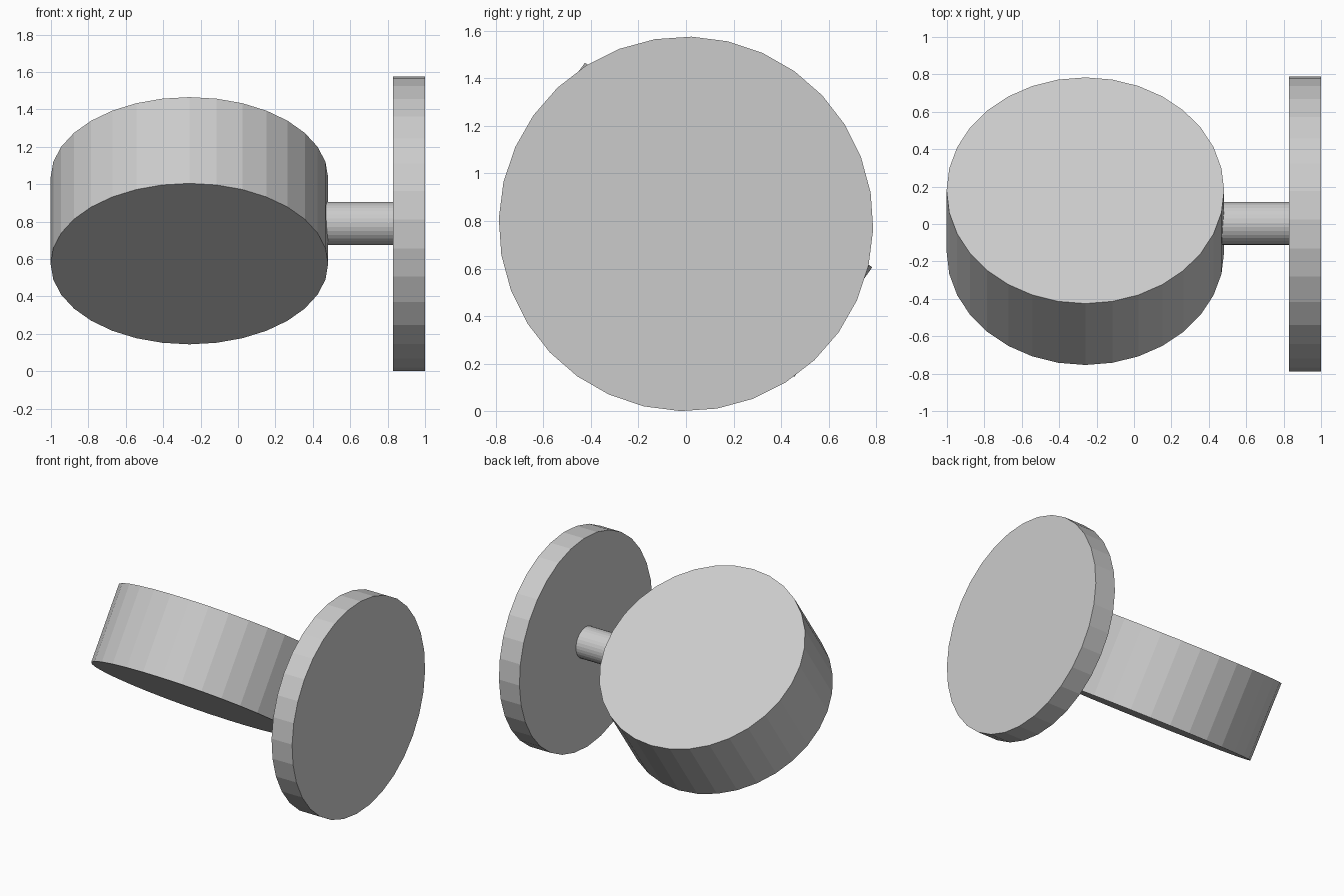
import bpy
from math import atan2
from mathutils import Matrix, Vector

cube = bpy.data.objects.get("Cube")
if cube:
    bpy.data.objects.remove(cube, do_unlink=True)

grey = bpy.data.materials.new("light grey")
grey.use_nodes = True
grey.diffuse_color = (0.6, 0.6, 0.6, 1)
grey.node_tree.nodes["Principled BSDF"].inputs["Base Color"].default_value = (0.6, 0.6, 0.6, 1)

TILT = -atan2(0.58, 0.815)  # the whole assembly is turned about x
SIDES = 32


def cylinder(name, start, end, radius):
    """Flat-shaded cylinder between two points, rolled with the assembly."""
    start, end = Vector(start), Vector(end)
    axis = end - start
    bpy.ops.mesh.primitive_cylinder_add(vertices=SIDES, radius=radius, depth=axis.length)
    obj = bpy.context.object
    obj.name = obj.data.name = name
    turn = Matrix.Rotation(TILT, 4, 'X')
    if abs(axis.x) > 0:
        turn = turn @ Matrix.Rotation(1.5707963, 4, 'Y')
    obj.data.transform(turn)
    obj.location = (start + end) / 2
    obj.data.materials.append(grey)
    return obj


# Thick tilted drum
cylinder("drum", (-0.26, -0.15, 0.575), (-0.26, 0.18, 1.035), 0.742)
# Thin shaft from inside the drum to the plate
cylinder("shaft", (0.3, 0.003, 0.79), (0.84, 0.003, 0.79), 0.115)
# Upright round plate
cylinder("round_plate", (0.83, 0, 0.788), (1.0, 0, 0.788), 0.788)
